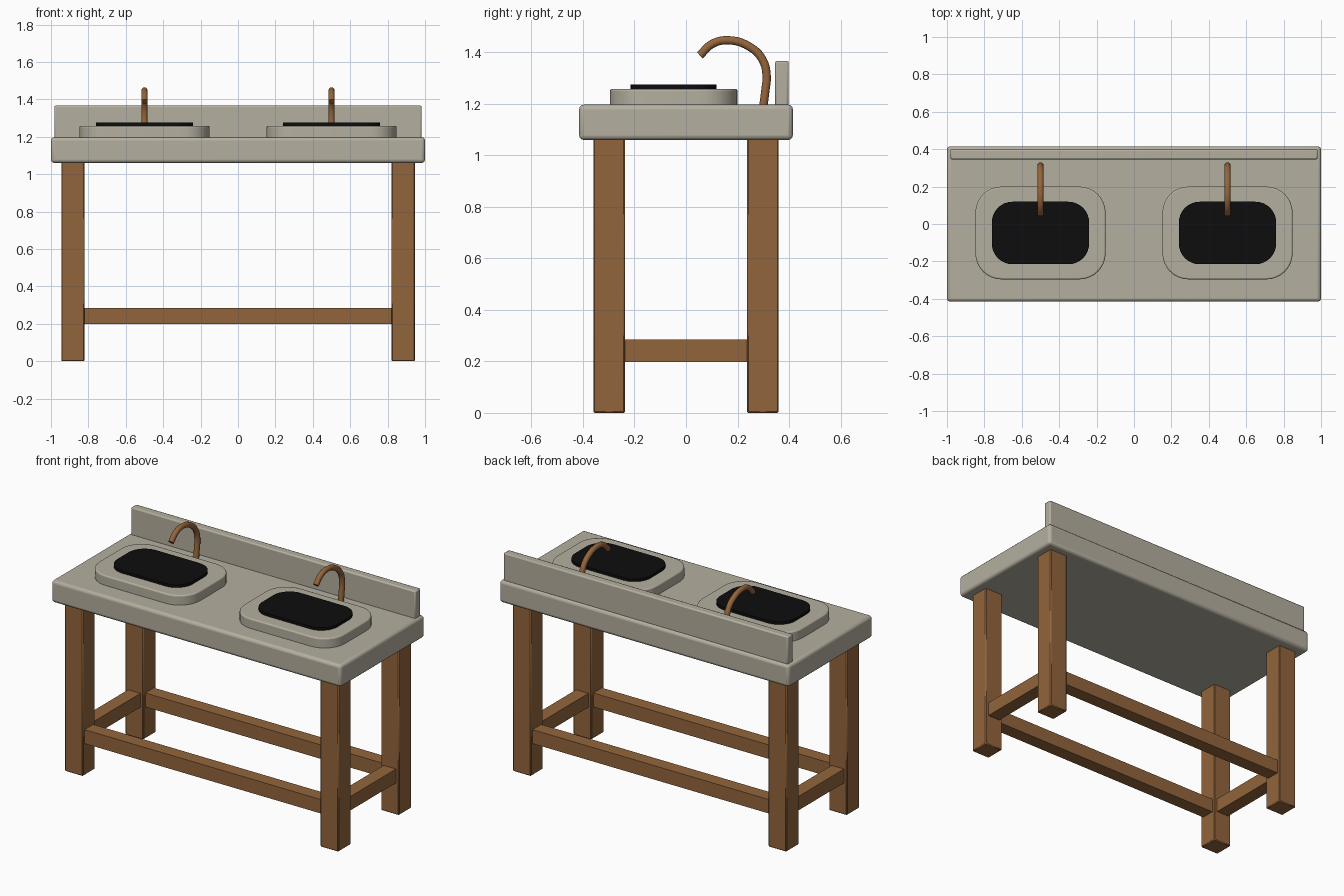
import bpy
import bmesh
from math import cos, sin, pi, radians

cube = bpy.data.objects.get("Cube")
if cube:
    bpy.data.objects.remove(cube, do_unlink=True)


def material(name, color):
    m = bpy.data.materials.new(name)
    m.use_nodes = True
    m.diffuse_color = (*color, 1)
    bsdf = m.node_tree.nodes["Principled BSDF"]
    bsdf.inputs["Base Color"].default_value = (*color, 1)
    bsdf.inputs["Roughness"].default_value = 0.7
    return m


stone = material("pale stone", (0.46, 0.43, 0.35))
wood = material("brown wood", (0.29, 0.13, 0.045))
copper = material("copper", (0.30, 0.13, 0.045))
black = material("black", (0.004, 0.004, 0.004))


def finish(bm, name, mat, bevel, segments):
    mesh = bpy.data.meshes.new(name)
    bmesh.ops.recalc_face_normals(bm, faces=bm.faces)
    bm.to_mesh(mesh)
    bm.free()
    mesh.materials.append(mat)
    ob = bpy.data.objects.new(name, mesh)
    bpy.context.collection.objects.link(ob)
    if bevel:
        mod = ob.modifiers.new("soft edges", "BEVEL")
        mod.width = bevel
        mod.segments = segments
        mod.limit_method = "ANGLE"
        mod.angle_limit = radians(40)
    bpy.ops.object.select_all(action="DESELECT")
    bpy.context.view_layer.objects.active = ob
    ob.select_set(True)
    bpy.ops.object.shade_smooth_by_angle(angle=radians(35))
    return ob


def box(name, x, y, z, mat, bevel=0.005, segments=1):
    """Box from (low, high) pairs on each axis."""
    bm = bmesh.new()
    bmesh.ops.create_cube(bm, size=1)
    for v in bm.verts:
        v.co = [lo + (c + 0.5) * (hi - lo) for c, (lo, hi) in zip(v.co, (x, y, z))]
    return finish(bm, name, mat, bevel, segments)


def rounded_slab(name, cx, cy, width, depth, z, radius, mat, bevel):
    """Slab with a rounded rectangle outline."""
    bm = bmesh.new()
    verts = []
    steps = 8
    for i, (sx, sy) in enumerate([(1, 1), (-1, 1), (-1, -1), (1, -1)]):
        for k in range(steps + 1):
            a = (i + k / steps) * pi / 2
            verts.append(bm.verts.new((cx + sx * (width / 2 - radius) + radius * cos(a),
                                       cy + sy * (depth / 2 - radius) + radius * sin(a), z[0])))
    face = bm.faces.new(verts)
    extruded = bmesh.ops.extrude_face_region(bm, geom=[face], use_keep_orig=True)
    for v in extruded["geom"]:
        if isinstance(v, bmesh.types.BMVert):
            v.co.z = z[1]
    return finish(bm, name, mat, bevel, 3)


def tap(name, x):
    """Bent pipe with closed ends."""
    path = [(0.30, 1.19), (0.308, 1.25), (0.313, 1.31), (0.298, 1.37), (0.25, 1.42),
            (0.165, 1.447), (0.10, 1.432), (0.054, 1.388)]
    curve = bpy.data.curves.new(name, "CURVE")
    curve.dimensions = "3D"
    curve.bevel_depth = 0.017
    curve.bevel_resolution = 3
    curve.resolution_u = 5
    curve.use_fill_caps = True
    spline = curve.splines.new("BEZIER")
    spline.bezier_points.add(len(path) - 1)
    for p, (y, z) in zip(spline.bezier_points, path):
        p.co = (x, y, z)
        p.handle_left_type = p.handle_right_type = "AUTO"
    curve.materials.append(copper)
    bpy.context.collection.objects.link(bpy.data.objects.new(name, curve))


# Counter and splashback
box("countertop", (-1, 1), (-0.415, 0.415), (1.06, 1.197), stone, 0.018, 3)
box("splashback", (-0.982, 0.982), (0.346, 0.399), (1.19, 1.367), stone, 0.008, 2)

# Legs, rails, basins and taps on both sides
for side, sx in (("left", 1), ("right", -1)):
    leg_x = sorted((sx * 0.82, sx * 0.945))
    for end, sy in (("front", -1), ("back", 1)):
        box(f"{end}_{side}_leg", leg_x, sorted((sy * 0.237, sy * 0.36)), (0, 1.07), wood)
    box(f"{side}_rail", sorted((sx * 0.84, sx * 0.925)), (-0.25, 0.25), (0.198, 0.285), wood, 0)
    rounded_slab(f"{side}_basin", sx * 0.5, -0.048, 0.696, 0.496, (1.19, 1.258), 0.14, stone, 0.008)
    rounded_slab(f"{side}_basin_opening", sx * 0.5, -0.048, 0.52, 0.334, (1.25, 1.275), 0.11, black, 0)
    tap(f"{side}_tap", sx * 0.5)

# Long rails
for end, sy in (("front", -1), ("back", 1)):
    box(f"{end}_rail", (-0.83, 0.83), sorted((sy * 0.257, sy * 0.342)), (0.198, 0.285), wood, 0)
